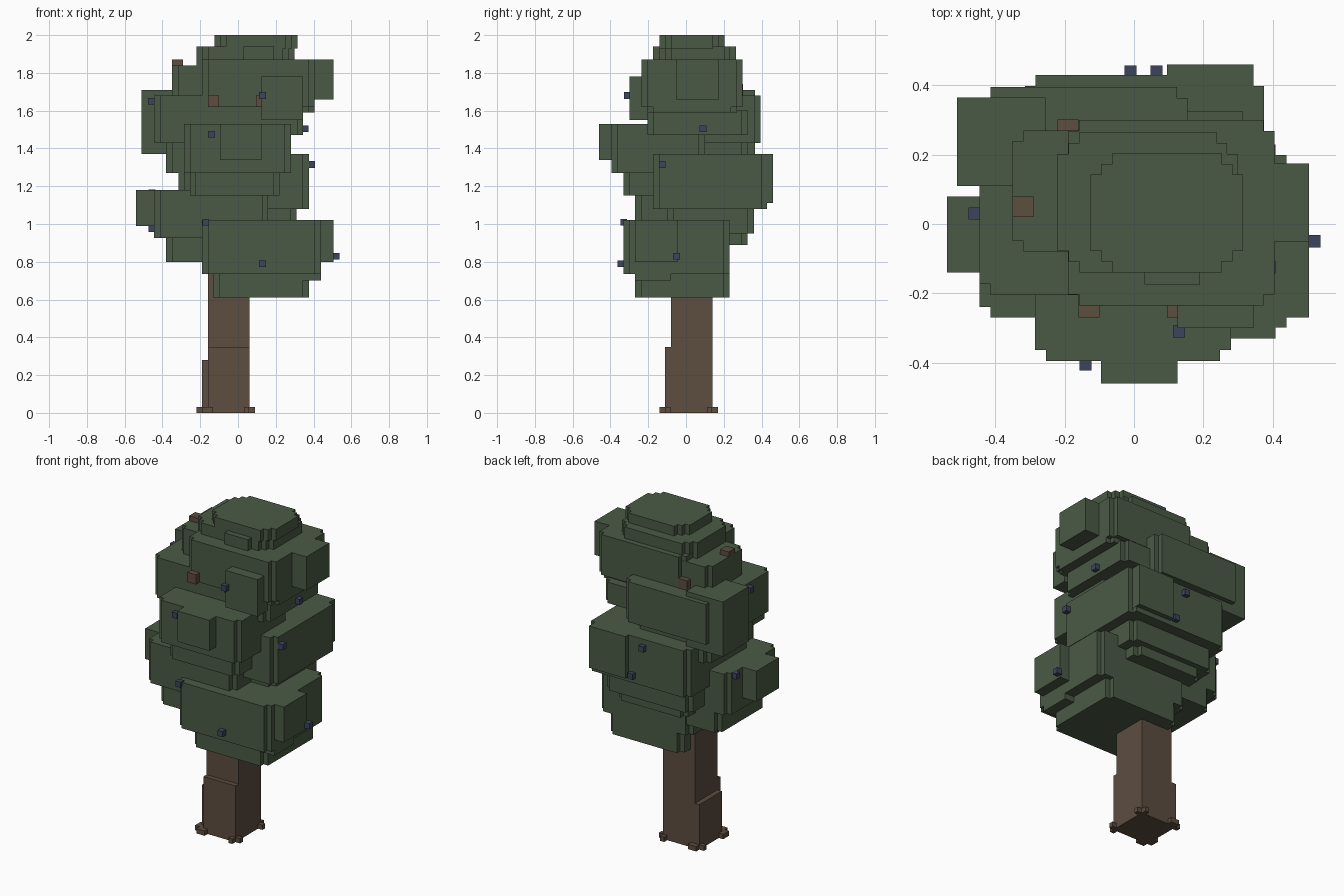
import bpy, bmesh

V = 1 / 32  # size of one block unit


def material(name, rgb):
    m = bpy.data.materials.new(name)
    m.diffuse_color = (*rgb, 1)
    return m


LEAF = material("leaf green", (0.069, 0.102, 0.060))
BARK = material("bark brown", (0.109, 0.074, 0.051))
BERRY = material("berry blue", (0.047, 0.060, 0.110))


def outline(x0, x1, y0, y1, n):
    """Rectangle whose four corners are cut into n block steps."""
    stair = [(0, n * V)]
    for i in range(n):
        stair += [((i + 1) * V, (n - i) * V), ((i + 1) * V, (n - i - 1) * V)]
    back = stair[::-1]
    return ([(x0 + a, y0 + b) for a, b in stair] + [(x1 - a, y0 + b) for a, b in back] +
            [(x1 - a, y1 - b) for a, b in stair] + [(x0 + a, y1 - b) for a, b in back])


def build(name, mat, slabs):
    """Each slab: x0, x1, y0, y1, z0, z1, corner steps."""
    bm = bmesh.new()
    for x0, x1, y0, y1, z0, z1, n in slabs:
        face = bm.faces.new([bm.verts.new((x, y, z0)) for x, y in outline(x0, x1, y0, y1, n)])
        up = bmesh.ops.extrude_face_region(bm, geom=[face])["geom"]
        bmesh.ops.translate(bm, vec=(0, 0, z1 - z0),
                            verts=[g for g in up if isinstance(g, bmesh.types.BMVert)])
    bmesh.ops.recalc_face_normals(bm, faces=bm.faces)
    me = bpy.data.meshes.new(name)
    bm.to_mesh(me)
    bm.free()
    me.materials.append(mat)
    bpy.context.collection.objects.link(bpy.data.objects.new(name, me))


# Trunk with thicker foot
build("trunk", BARK, [
    (-.16, .06, -.08, .14, 0, .95, 0),
    (-.16, .06, -.11, -.08, 0, .35, 0),
    (-.19, -.16, -.08, .14, 0, .28, 0)])

# Root stubs at the corners
build("roots", BARK, [
    (-.22, -.10, -.14, -.02, 0, .03, 1),
    (.00, .09, -.14, -.05, 0, .03, 1),
    (-.22, -.10, .08, .17, 0, .03, 1),
    (.00, .09, .08, .17, 0, .03, 1)])

# Leaf clumps, from bottom to top
build("lower_front_clump", LEAF, [
    (-.13, .375, -.27, .23, .61, .74, 1),
    (-.19, .44, -.33, .23, .735, 1.02, 1),
    (.22, .44, -.27, -.08, .70, .735, 0),
    (.40, .505, -.27, -.045, .80, 1.02, 0)])

build("lower_left_clump", LEAF, [
    (-.38, .10, -.24, .22, .80, .93, 1),
    (-.445, .16, -.27, .22, .925, 1.18, 1),
    (-.54, -.40, -.14, .08, .99, 1.18, 0)])

build("middle_back_clump", LEAF, [
    (-.28, .31, -.10, .36, .95, 1.09, 1),
    (-.22, .25, -.10, .325, .89, .96, 1),
    (-.315, .375, -.175, .43, 1.08, 1.37, 1),
    (.095, .345, .30, .46, 1.11, 1.37, 0)])

build("middle_front_clump", LEAF, [
    (-.19, .16, -.24, .10, 1.0, 1.16, 1),
    (-.255, .22, -.33, .10, 1.15, 1.28, 1),
    (-.285, .28, -.395, .10, 1.27, 1.53, 1),
    (-.095, .125, -.46, -.38, 1.34, 1.53, 0)])

build("upper_left_clump", LEAF, [
    (-.38, .12, -.14, .325, 1.27, 1.44, 1),
    (-.445, .155, -.205, .395, 1.43, 1.68, 1),
    (-.51, -.255, .11, .365, 1.37, 1.71, 0)])

build("upper_right_clump", LEAF, [
    (-.13, .345, -.205, .325, 1.47, 1.60, 1),
    (-.19, .405, -.235, .30, 1.62, 1.87, 1),
    (-.10, .405, -.205, .27, 1.59, 1.63, 1),
    (.125, .345, -.30, -.20, 1.55, 1.78, 0),
    (.34, .505, -.05, .175, 1.66, 1.87, 0)])

build("crown", LEAF, [
    (-.35, .19, -.08, .27, 1.67, 1.84, 1),
    (-.22, .30, -.14, .265, 1.83, 1.94, 2),
    (.03, .19, -.175, -.10, 1.87, 1.94, 0),
    (-.125, .315, -.14, .205, 1.93, 2.0, 2)])

# Branch tips showing through the leaves
build("branch_tips", BARK, [
    (-.35, -.29, .02, .08, 1.83, 1.87, 0),
    (-.22, -.16, .24, .302, 1.67, 1.74, 0),
    (-.16, -.10, -.27, -.20, 1.62, 1.68, 0),
    (.095, .125, -.27, -.20, 1.62, 1.68, 0)])

# Berries on the clump sides
spots = [(-.46, .03, 1.65), (.13, -.31, 1.68), (-.14, -.405, 1.475), (.355, .09, 1.505),
         (.39, -.125, 1.315), (-.17, -.33, 1.01), (-.455, .16, 1.165), (-.455, -.02, .975),
         (.13, -.345, .79), (.52, -.05, .83), (-.01, .44, 1.32), (.065, .44, 1.13)]
h = V / 2 + .002
build("berries", BERRY, [(x - h, x + h, y - h, y + h, z - h, z + h, 0) for x, y, z in spots])
